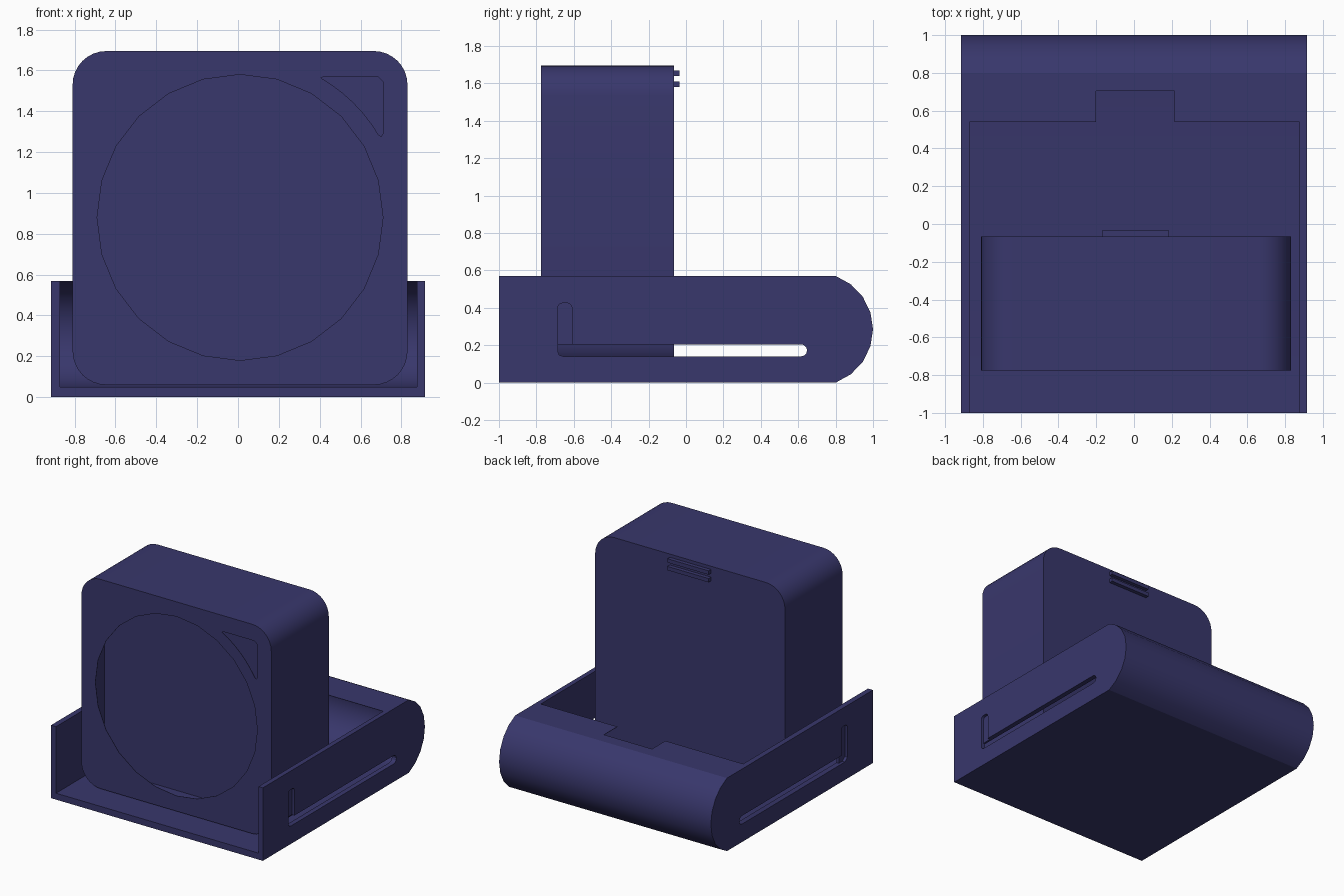
import bpy, bmesh
from math import cos, sin, radians

if "Cube" in bpy.data.objects:
    bpy.data.objects.remove(bpy.data.objects["Cube"])

mat = bpy.data.materials.new("navy")
mat.diffuse_color = (0.04, 0.038, 0.15, 1)
mat.use_nodes = True
mat.node_tree.nodes["Principled BSDF"].inputs["Base Color"].default_value = mat.diffuse_color


def prism(name, pts, axis, a, b):
    """Extrude a 2D outline along an axis from a to b."""
    place = {"x": lambda p, t: (t, p[0], p[1]),
             "y": lambda p, t: (p[0], t, p[1]),
             "z": lambda p, t: (p[0], p[1], t)}[axis]
    bm = bmesh.new()
    lo = [bm.verts.new(place(p, a)) for p in pts]
    hi = [bm.verts.new(place(p, b)) for p in pts]
    bm.faces.new(lo)
    bm.faces.new(hi)
    for i in range(len(pts)):
        j = (i + 1) % len(pts)
        bm.faces.new((lo[i], lo[j], hi[j], hi[i]))
    bmesh.ops.recalc_face_normals(bm, faces=bm.faces)
    me = bpy.data.meshes.new(name)
    bm.to_mesh(me)
    bm.free()
    ob = bpy.data.objects.new(name, me)
    bpy.context.collection.objects.link(ob)
    me.materials.append(mat)
    return ob


def arc(cx, cz, r, a0, a1, n):
    return [(cx + r * cos(radians(a0 + (a1 - a0) * i / n)),
             cz + r * sin(radians(a0 + (a1 - a0) * i / n))) for i in range(n + 1)]


def rounded_rect(x0, x1, z0, z1, r, n=8):
    return (arc(x1 - r, z0 + r, r, -90, 0, n) + arc(x1 - r, z1 - r, r, 0, 90, n)
            + arc(x0 + r, z1 - r, r, 90, 180, n) + arc(x0 + r, z0 + r, r, 180, 270, n))


def select(ob):
    bpy.ops.object.select_all(action="DESELECT")
    ob.select_set(True)
    bpy.context.view_layer.objects.active = ob


def cut(ob, cutters):
    select(ob)
    for c in cutters:
        m = ob.modifiers.new("cut", "BOOLEAN")
        m.operation, m.solver, m.object = "DIFFERENCE", "EXACT", c
        bpy.ops.object.modifier_apply(modifier=m.name)
        bpy.data.objects.remove(c)


def smooth(ob, angle):
    select(ob)
    bpy.ops.object.shade_smooth_by_angle(angle=radians(angle))


# Tray: straight sides with a bulged back end
tray = prism("tray", [(-1, 0)] + arc(0.697, 0.285, 0.303, -70, 70, 8) + [(-1, 0.57)],
             "x", -0.915, 0.915)
for v in tray.data.vertices:  # flatten arc ends onto the floor and top planes
    if v.co.y < 0.82:
        v.co.z = 0.0 if v.co.z < 0.285 else 0.57

# Hollow inside with a round back and a thin lid, open at the front
hollow = prism("hollow_cutter", [(-1.1, 0.05)] + arc(0.70, 0.3085, 0.2585, -90, 90, 12)
               + [(-1.1, 0.567)], "x", -0.872, 0.877)
# Top opening with a finger notch
opening = prism("opening_cutter", [(-0.872, -1.1), (0.877, -1.1), (0.877, 0.54), (0.215, 0.54),
                (0.215, 0.705), (-0.2, 0.705), (-0.2, 0.54), (-0.872, 0.54)], "z", 0.3, 0.7)
# Guide slots: the right one reaches its groove, the left one stops short of it
slots = [prism("slot_cutter", arc(0.615, 0.1725, 0.0325, -90, 90, 6) + front, "x", s * 0.8, s * 1.1)
         for s, front in ((1, [(-0.685, 0.205), (-0.685, 0.165), (-0.677, 0.147), (-0.655, 0.14)]),
                          (-1, [(-0.61, 0.205), (-0.61, 0.14)]))]
# Blind upright groove at the front of each slot
groove_outline = [(-0.685, 0.165), (-0.655, 0.14), (-0.60, 0.14), (-0.60, 0.205), (-0.61, 0.205)] \
    + arc(-0.635, 0.4, 0.025, 0, 90, 4) + arc(-0.66, 0.4, 0.025, 90, 180, 4)
grooves = [prism("groove_cutter", groove_outline, "x", s * 0.893, s * 1.1) for s in (-1, 1)]
cut(tray, [hollow, opening] + slots + grooves)
smooth(tray, 22)

# Upright case with rounded corners
case = prism("case", rounded_rect(-0.81, 0.83, 0.06, 1.695, 0.165), "y", -0.775, -0.065)
# Round and corner windows opening into a shallow recess behind a thin shell
round_window = prism("window_cutter", arc(0.01, 0.88, 0.70, 0, 345, 23), "y", -0.9, -0.70)
corner_window = prism("corner_cutter", arc(0.01, 0.88, 0.79, 60, 31, 6)
                      + [(0.70, 1.275), (0.71, 1.29), (0.71, 1.545), (0.685, 1.57),
                         (0.42, 1.57), (0.41, 1.565)], "y", -0.9, -0.70)
recess = prism("recess_cutter", rounded_rect(-0.807, 0.827, 0.063, 1.692, 0.162),
               "y", -0.772, -0.495)
cut(case, [round_window, corner_window, recess])
smooth(case, 30)

# Two thin ridges on the back of the case
for i, z in enumerate((1.58, 1.64)):
    prism(f"back_ridge_{i + 1}", [(-0.17, z), (0.185, z), (0.185, z + 0.03), (-0.17, z + 0.03)],
          "y", -0.075, -0.035)
